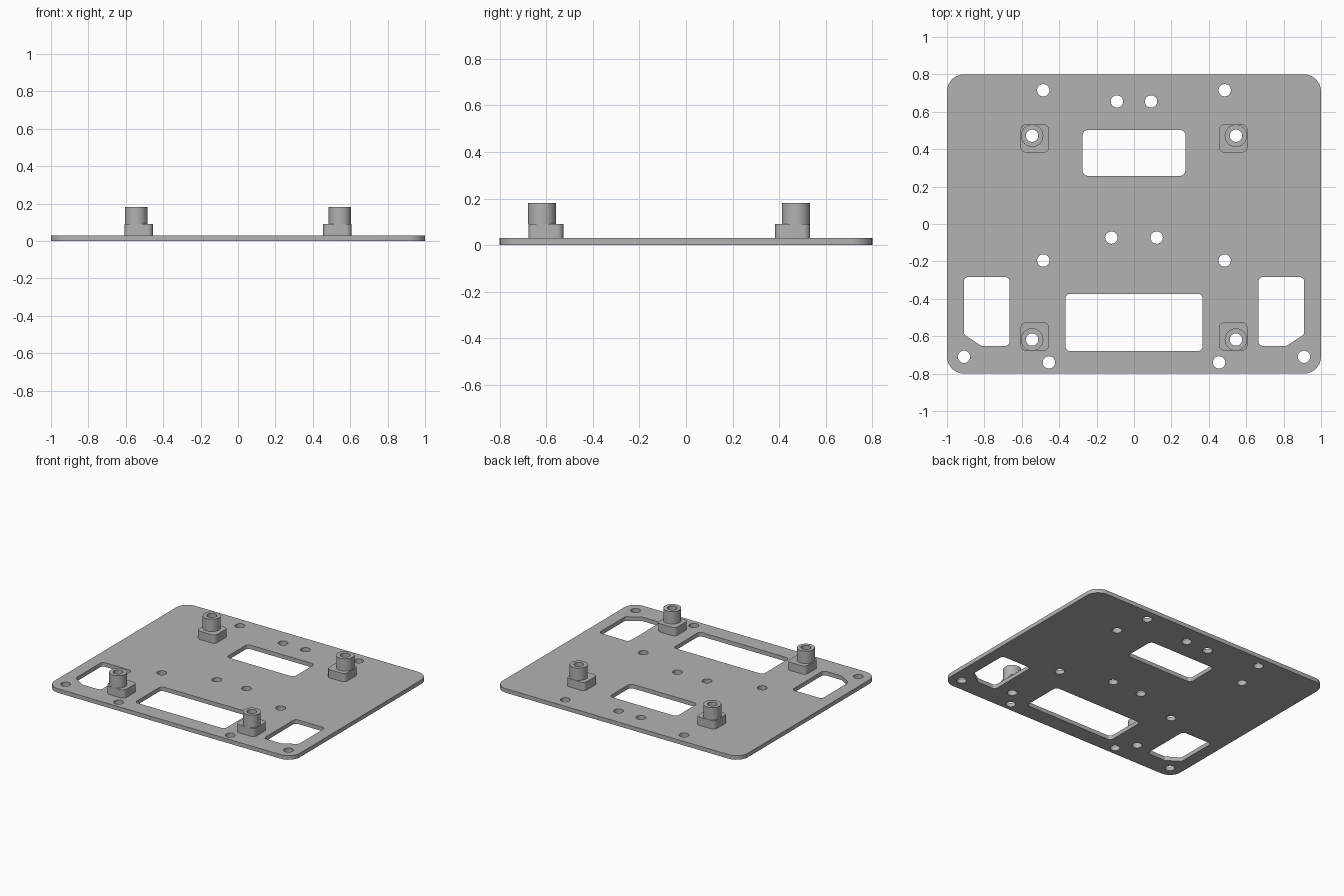
import bpy
import bmesh
from math import pi, cos, sin
from mathutils import Vector

cube = bpy.data.objects.get("Cube")
if cube:
    bpy.data.objects.remove(cube)

PLATE_TOP, PAD_TOP, POST_TOP = 0.03, 0.091, 0.182
HOLE_R, POST_R = 0.033, 0.06

grey = bpy.data.materials.new("plain grey")
grey.use_nodes = True
colour = (0.45, 0.45, 0.45, 1)
grey.diffuse_color = colour
grey.node_tree.nodes["Principled BSDF"].inputs["Base Color"].default_value = colour


def circle(x, y, r=HOLE_R, n=32):
    return [(x + r * cos(2 * pi * i / n), y + r * sin(2 * pi * i / n)) for i in range(n)]


def rounded(corners, r, steps=6):
    """Polygon outline with every corner replaced by a tangent arc."""
    pts = [Vector(c) for c in corners]
    out = []
    for i, p in enumerate(pts):
        a = (pts[i - 1] - p).normalized()
        b = (pts[(i + 1) % len(pts)] - p).normalized()
        half = a.angle(b) / 2
        centre = p + (a + b).normalized() * (r / sin(half))
        reach = r * cos(half) / sin(half)
        start, end = p + a * reach - centre, p + b * reach - centre
        for k in range(steps + 1):
            d = start.lerp(end, k / steps).normalized()
            out.append(tuple(centre + d * r))
    return out


def rectangle(x0, x1, y0, y1, r):
    return rounded([(x0, y0), (x1, y0), (x1, y1), (x0, y1)], r)


def slab(name, loops, z0, z1):
    """Solid sheet: the first loop is the rim, the others are openings."""
    bm = bmesh.new()
    edges = []
    for loop in loops:
        vs = [bm.verts.new((x, y, z0)) for x, y in loop]
        edges += [bm.edges.new((vs[i - 1], vs[i])) for i in range(len(vs))]
    bmesh.ops.triangle_fill(bm, use_beauty=True, edges=edges)
    top = bmesh.ops.extrude_face_region(bm, geom=bm.faces[:])["geom"]
    verts = [g for g in top if isinstance(g, bmesh.types.BMVert)]
    bmesh.ops.translate(bm, verts=verts, vec=(0, 0, z1 - z0))
    bmesh.ops.recalc_face_normals(bm, faces=bm.faces[:])
    mesh = bpy.data.meshes.new(name)
    bm.to_mesh(mesh)
    bm.free()
    mesh.materials.append(grey)
    obj = bpy.data.objects.new(name, mesh)
    bpy.context.collection.objects.link(obj)
    bpy.ops.object.select_all(action="DESELECT")
    obj.select_set(True)
    bpy.context.view_layer.objects.active = obj
    bpy.ops.object.shade_smooth_by_angle(angle=pi / 6)
    return obj


# Base plate: rim, two central windows, mirrored side windows and screw holes
loops = [
    rectangle(-1, 1, -0.8, 0.8, 0.09),
    rectangle(-0.275, 0.275, 0.257, 0.503, 0.03),
    rectangle(-0.366, 0.366, -0.68, -0.373, 0.025),
]
side_window = [(0.665, -0.283), (0.91, -0.283), (0.91, -0.59), (0.815, -0.652), (0.665, -0.652)]
screw_holes = [(0.485, 0.715), (0.091, 0.655), (0.121, -0.073),
               (0.485, -0.195), (0.909, -0.71), (0.455, -0.74)]
posts = [("back", 0.545, 0.472, 0.382), ("front", 0.545, -0.618, -0.677)]
for s in (-1, 1):
    loops.append(rounded([(s * x, y) for x, y in side_window], 0.025))
    loops += [circle(s * x, y) for x, y in screw_holes]
    loops += [circle(s * x, y) for _, x, y, _ in posts]
slab("base_plate", loops, 0, PLATE_TOP)

# Standoffs: a square pad with an off-centre hollow post
for s, side in ((-1, "right"), (1, "left")):
    for end, x, y, pad_y in posts:
        bore = circle(s * x, y)
        x0, x1 = sorted((s * 0.455, s * 0.606))
        pad = rectangle(x0, x1, pad_y, pad_y + 0.151, 0.028)
        slab(f"{end}_{side}_pad", [pad, bore], PLATE_TOP, PAD_TOP)
        slab(f"{end}_{side}_post", [circle(s * x, y, POST_R, 48), bore], PAD_TOP, POST_TOP)
